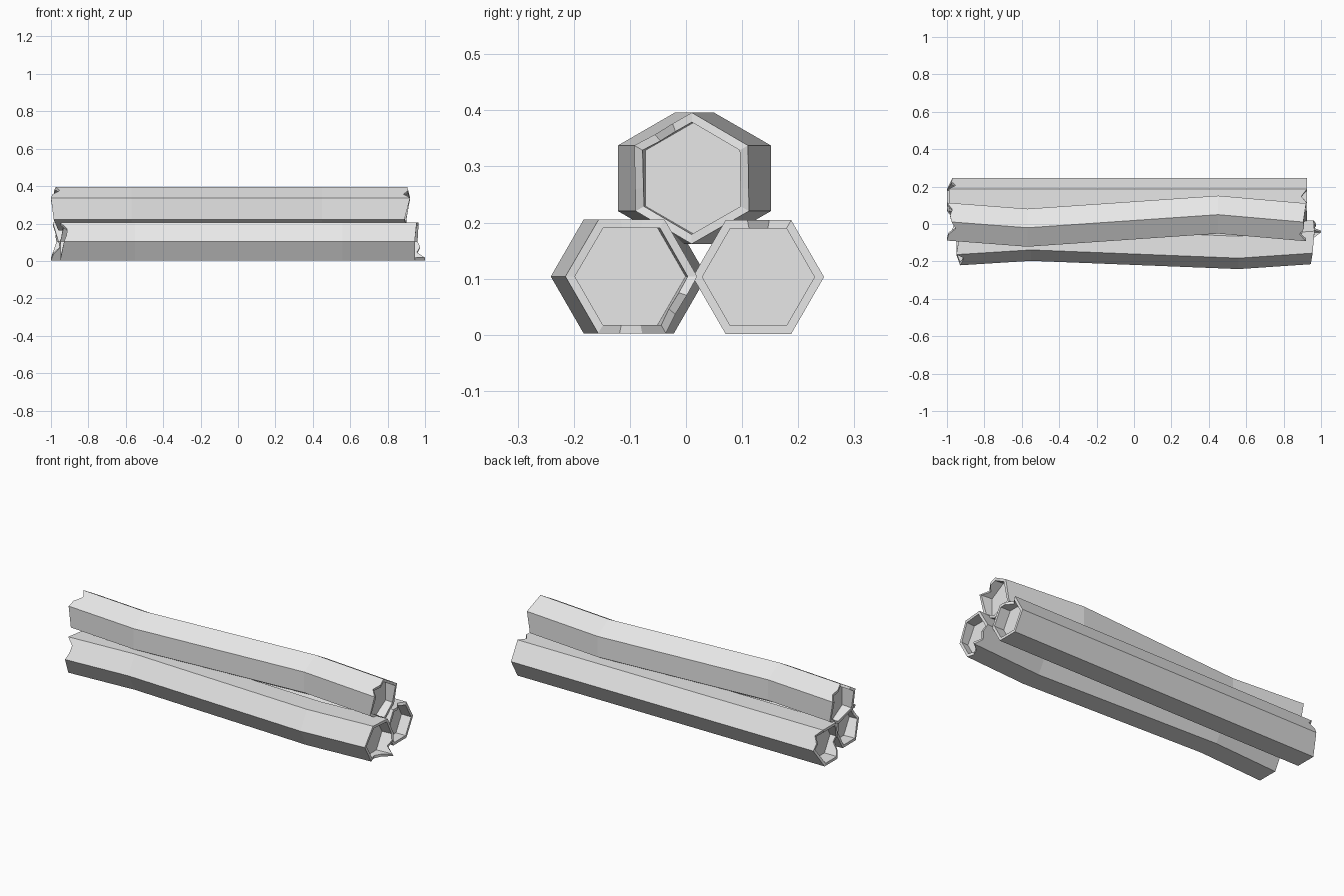
import bpy
import bmesh
from math import cos, sin, radians

OUTER, INNER, RECESS = 0.117, 0.1, 0.05
THIRDS = 3  # points per hexagon side, so the rims can be chipped

cube = bpy.data.objects.get("Cube")
if cube:
    bpy.data.objects.remove(cube, do_unlink=True)

grey = bpy.data.materials.new("plain grey")
grey.use_nodes = True
grey.diffuse_color = (0.8, 0.8, 0.8, 1)
grey.node_tree.nodes["Principled BSDF"].inputs["Base Color"].default_value = (0.8, 0.8, 0.8, 1)


def lerp(a, b, t):
    return a + (b - a) * t


def hexagon(radius, phase):
    """Outline in (y, z), each side divided into thirds."""
    corners = [(radius * cos(radians(phase + 60 * k)),
                radius * sin(radians(phase + 60 * k))) for k in range(6)]
    return [(lerp(corners[k][0], corners[(k + 1) % 6][0], j / THIRDS),
             lerp(corners[k][1], corners[(k + 1) % 6][1], j / THIRDS))
            for k in range(6) for j in range(THIRDS)]


def rim(corner_x, chips):
    """Ragged end: x at each corner, spread along the sides, then chipped."""
    xs = [lerp(corner_x[k], corner_x[(k + 1) % 6], j / THIRDS)
          for k in range(6) for j in range(THIRDS)]
    for index, shift in chips.items():
        xs[index] += shift
    return xs


def make_log(name, phase, z, path, left, right, left_chips, right_chips):
    bm = bmesh.new()
    outer, inner = hexagon(OUTER, phase), hexagon(INNER, phase)
    count = len(outer)

    def centre_y(x):
        for (x0, y0), (x1, y1) in zip(path, path[1:]):
            if x <= x1 or (x1, y1) == path[-1]:
                return lerp(y0, y1, (x - x0) / (x1 - x0))

    def ring(outline, xs):
        return [bm.verts.new((x, y + centre_y(x), z + h))
                for x, (y, h) in zip(xs, outline)]

    left_x, right_x = rim(left, left_chips), rim(right, right_chips)
    left_floor = [max(left_x) + RECESS - 0.02] * count
    right_floor = [min(right_x) - RECESS + 0.02] * count
    bends = [[x] * count for x, y in path[1:-1]]
    # floor, rim, bark, rim, floor in one continuous skin
    rings = [ring(inner, left_floor), ring(inner, left_x), ring(outer, left_x)]
    rings += [ring(outer, xs) for xs in bends]
    rings += [ring(outer, right_x), ring(inner, right_x), ring(inner, right_floor)]
    for a, b in zip(rings, rings[1:]):
        for i in range(count):
            j = (i + 1) % count
            bm.faces.new((a[i], a[j], b[j], b[i]))
    bm.faces.new(rings[0])
    bm.faces.new(rings[-1])
    bmesh.ops.recalc_face_normals(bm, faces=bm.faces)
    mesh = bpy.data.meshes.new(name)
    bm.to_mesh(mesh)
    bm.free()
    mesh.materials.append(grey)
    bpy.context.collection.objects.link(bpy.data.objects.new(name, mesh))


# Lower front log, gently bowed
make_log("front_log", 0, 0.104,
         [(-0.95, -0.105), (-0.55, -0.08), (0.56, -0.124), (0.96, -0.097)],
         [-0.95, -0.93, -0.95, -0.93, -0.95, -0.95],
         [0.96, 0.965, 0.955, 0.945, 0.945, 1.0],
         {7: 0.03, 8: 0.02}, {13: -0.03, 14: -0.03, 16: -0.03})

# Lower back log, straight
make_log("back_log", 0, 0.103,
         [(-0.98, 0.129), (0.925, 0.129)],
         [-0.97, -0.99, -0.99, -0.96, -1.0, -1.0],
         [0.925] * 6,
         {2: 0.03, 10: 0.02}, {4: -0.03})

# Upper log, standing on an edge and bowed the most
make_log("top_log", 30, 0.279,
         [(-0.99, 0.012), (-0.57, -0.02), (0.45, 0.05), (0.91, 0.01)],
         [-1.0, -0.975, -1.0, -0.985, -0.96, -0.98],
         [0.92, 0.905, 0.92, 0.89, 0.91, 0.9],
         {4: 0.03, 1: 0.02}, {5: -0.03})
